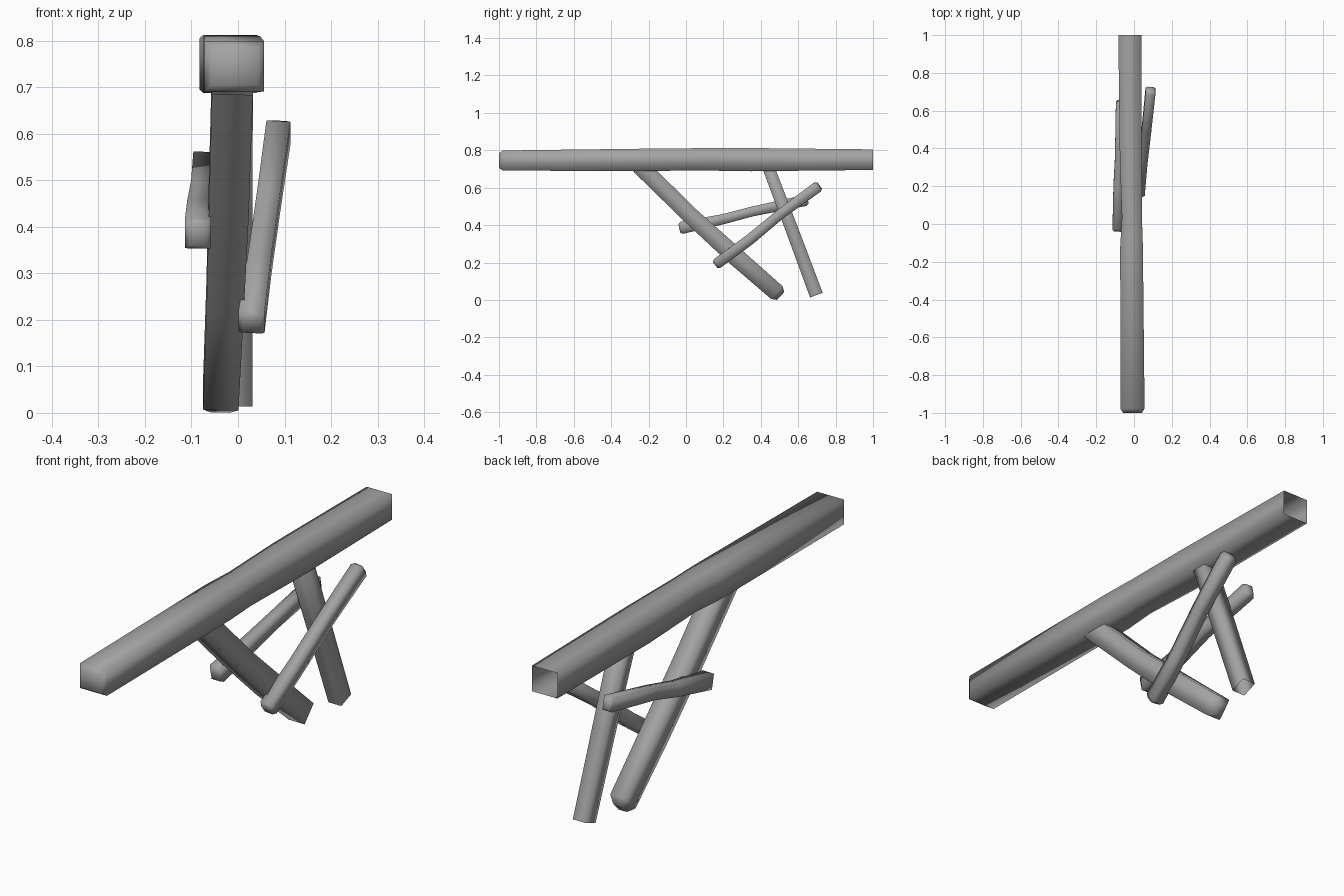
import bpy
import bmesh
from mathutils import Vector

if "Cube" in bpy.data.objects:
    bpy.data.objects.remove(bpy.data.objects["Cube"])

# dark grey weathered surface
grey = bpy.data.materials.new("dark_grey")
grey.diffuse_color = (0.37, 0.37, 0.37, 1.0)
grey.use_nodes = True
grey.node_tree.nodes["Principled BSDF"].inputs["Base Color"].default_value = grey.diffuse_color


def timber(name, stations, cap_start=0.0, cap_end=0.0):
    """Square hewn timber through (x, y, z, width, height) stations.
    A cap value closes that end with a worn bevel of that size; 0 leaves it open."""
    pts = [Vector(s[:3]) for s in stations]
    d = (pts[-1] - pts[0]).normalized()
    side = Vector((1, 0, 0))
    side = (side - d * side.dot(d)).normalized()
    up = side.cross(d).normalized()

    sections = [(p, s[3], s[4]) for p, s in zip(pts, stations)]
    if cap_start:
        p, w, h = sections[0]
        c = cap_start
        sections.insert(0, (p - d * c, w - 1.3 * c, h - 1.3 * c))
    if cap_end:
        p, w, h = sections[-1]
        c = cap_end
        sections.append((p + d * c, w - 1.3 * c, h - 1.3 * c))

    bm = bmesh.new()
    rings = []
    for p, w, h in sections:
        rings.append([bm.verts.new(p + side * (w / 2 * a) + up * (h / 2 * b))
                      for a, b in ((-1, -1), (1, -1), (1, 1), (-1, 1))])
    for r0, r1 in zip(rings, rings[1:]):
        for i in range(4):
            j = (i + 1) % 4
            # wound so that normals face outwards
            bm.faces.new((r0[i], r0[j], r1[j], r1[i]))
    if cap_start:
        bm.faces.new(rings[0][::-1])
    if cap_end:
        bm.faces.new(rings[-1])
    bmesh.ops.recalc_face_normals(bm, faces=bm.faces)
    for f in bm.faces:
        f.smooth = True
    mesh = bpy.data.meshes.new(name)
    bm.to_mesh(mesh)
    bm.free()
    mesh.materials.append(grey)
    obj = bpy.data.objects.new(name, mesh)
    bpy.context.collection.objects.link(obj)
    return obj


# long horizontal beam, worn front end, hollow back end
timber("main_beam", [
    (-0.008, -0.978, 0.745, 0.128, 0.108),
    (-0.013, -0.120, 0.750, 0.120, 0.120),
    (-0.011, 0.030, 0.752, 0.106, 0.118),
    (-0.017, 0.350, 0.750, 0.116, 0.124),
    (-0.022, 1.000, 0.750, 0.122, 0.110),
], cap_start=0.022)

# long diagonal brace, foot end worn
timber("diagonal_brace", [
    (-0.012, -0.248, 0.718, 0.088, 0.092),
    (-0.020, 0.020, 0.455, 0.086, 0.090),
    (-0.028, 0.250, 0.245, 0.080, 0.097),
    (-0.037, 0.485, 0.040, 0.076, 0.092),
], cap_end=0.028)

# steeper leg with an open foot
timber("steep_leg", [
    (-0.008, 0.438, 0.715, 0.080, 0.064),
    (-0.004, 0.565, 0.380, 0.070, 0.068),
    (0.000, 0.697, 0.026, 0.062, 0.072),
], cap_start=0.015)

# low cross brace on the left side
timber("left_cross_brace", [
    (-0.086, -0.022, 0.386, 0.056, 0.066),
    (-0.084, 0.200, 0.432, 0.050, 0.054),
    (-0.078, 0.350, 0.472, 0.046, 0.052),
    (-0.073, 0.638, 0.532, 0.046, 0.060),
], cap_start=0.014, cap_end=0.014)

# rising cross brace on the right side
timber("right_cross_brace", [
    (0.029, 0.168, 0.196, 0.056, 0.058),
    (0.047, 0.340, 0.322, 0.050, 0.058),
    (0.066, 0.500, 0.455, 0.050, 0.054),
    (0.087, 0.702, 0.603, 0.052, 0.060),
], cap_start=0.014, cap_end=0.014)
